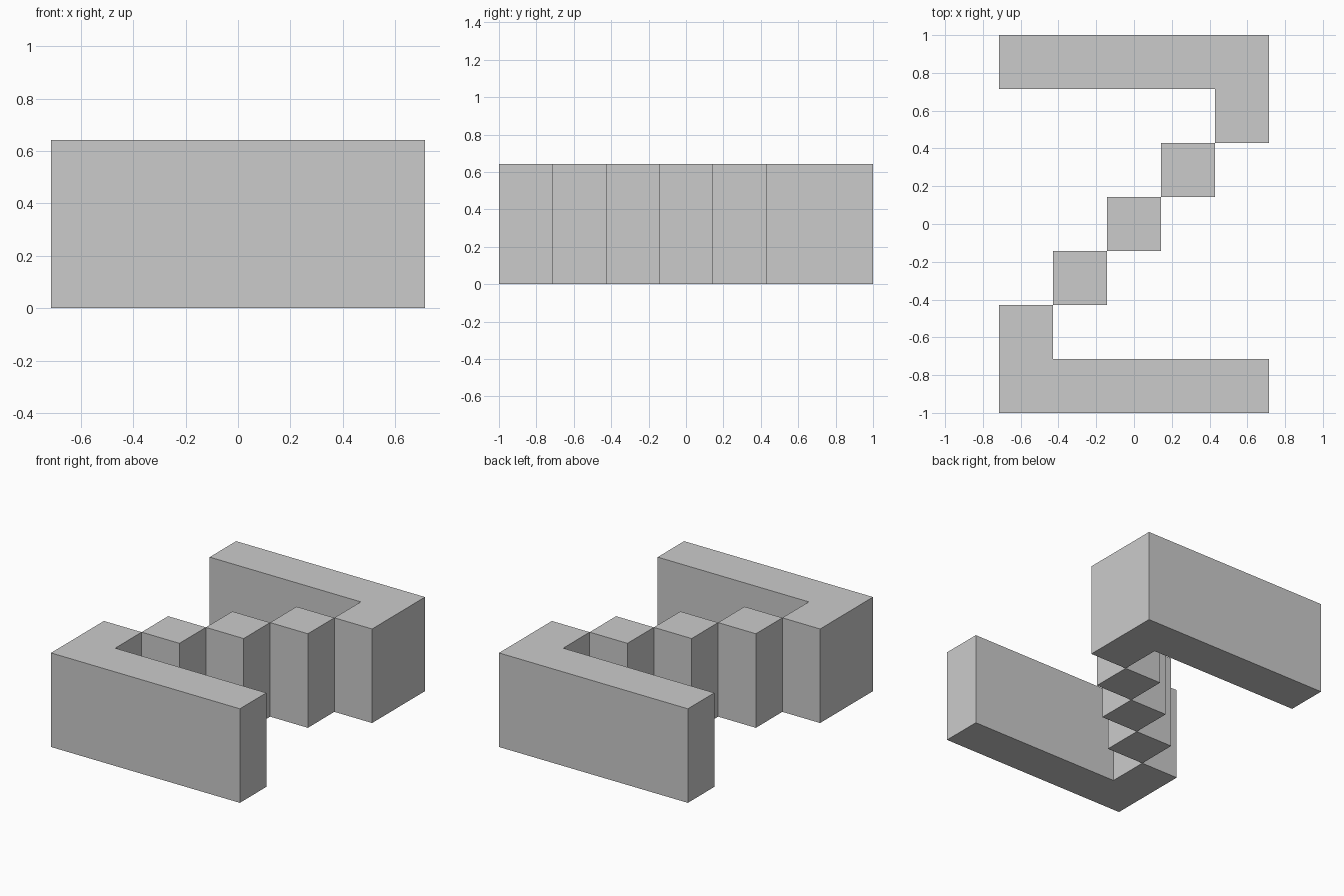
import bpy
import bmesh

cube = bpy.data.objects.get("Cube")
if cube:
    bpy.data.objects.remove(cube, do_unlink=True)

U = 2 / 7          # one grid cell
HEIGHT = 0.643

grey = bpy.data.materials.new("plain grey")
grey.use_nodes = True
color = (0.6, 0.6, 0.6, 1)
grey.diffuse_color = color
grey.node_tree.nodes["Principled BSDF"].inputs["Base Color"].default_value = color


def extrude_profile(name, points):
    """Upright prism from a counter-clockwise outline in grid cells."""
    bm = bmesh.new()
    base = bm.faces.new([bm.verts.new((x * U, y * U, 0)) for x, y in points])
    top = bmesh.ops.extrude_face_region(bm, geom=[base], use_keep_orig=True)
    verts = [g for g in top["geom"] if isinstance(g, bmesh.types.BMVert)]
    bmesh.ops.translate(bm, verts=verts, vec=(0, 0, HEIGHT))
    bmesh.ops.recalc_face_normals(bm, faces=bm.faces)
    mesh = bpy.data.meshes.new(name)
    bm.to_mesh(mesh)
    bm.free()
    mesh.materials.append(grey)
    obj = bpy.data.objects.new(name, mesh)
    bpy.context.collection.objects.link(obj)


# L-shaped end walls, the back one is the front one turned half a turn
wall = [(-2.5, -3.5), (2.5, -3.5), (2.5, -2.5),
        (-1.5, -2.5), (-1.5, -1.5), (-2.5, -1.5)]
extrude_profile("front_wall", wall)
extrude_profile("back_wall", [(-x, -y) for x, y in wall])

# Diagonal row of square pillars, touching at their corners
for name, c in (("front", -1), ("middle", 0), ("back", 1)):
    a, b = c - 0.5, c + 0.5
    extrude_profile(name + "_pillar", [(a, a), (b, a), (b, b), (a, b)])
